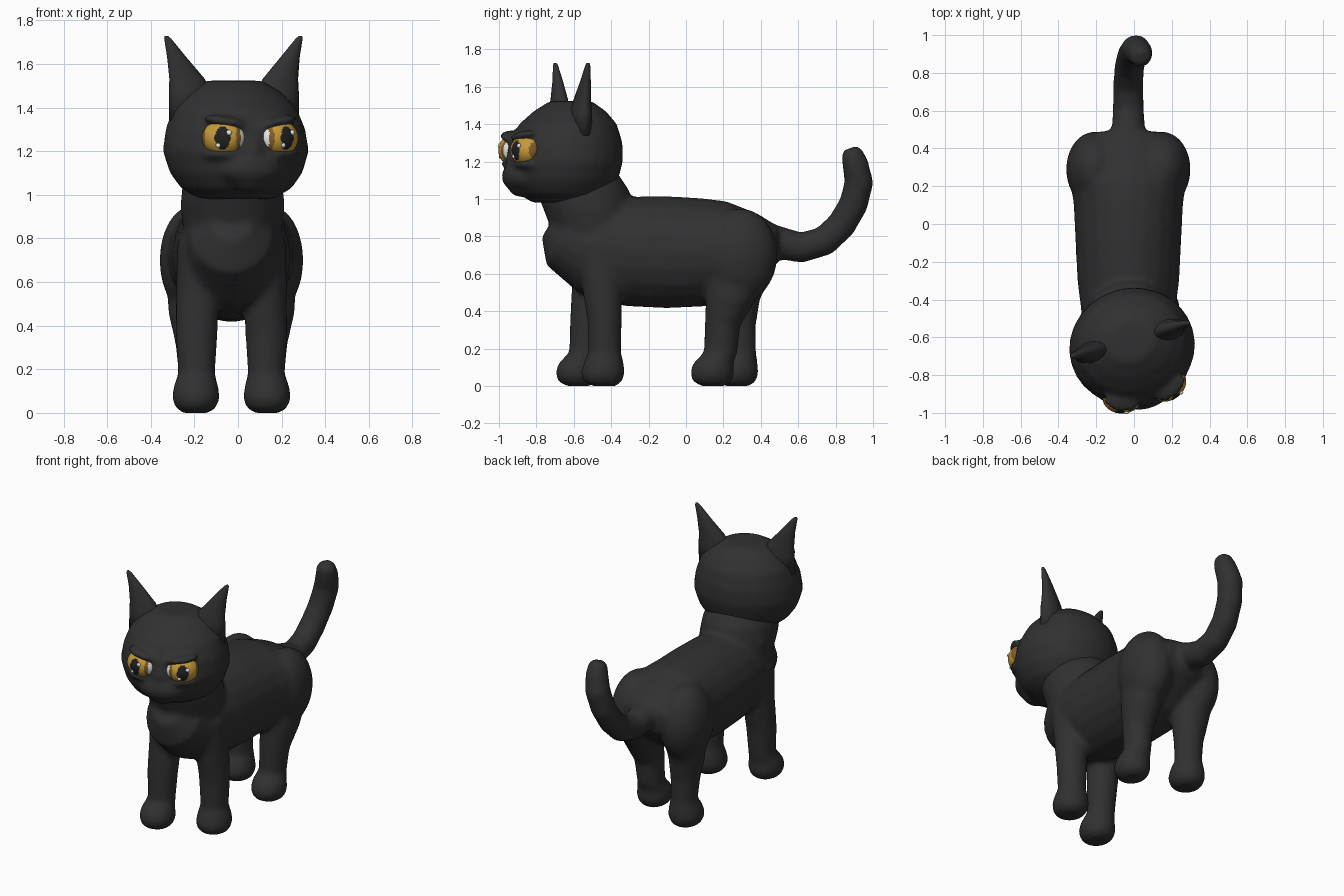
import bpy, bmesh, math
from mathutils import Vector, Matrix

if "Cube" in bpy.data.objects:
    bpy.data.objects.remove(bpy.data.objects["Cube"])

BX = -0.03                                    # body centre line
HEAD = Matrix.Translation((-0.01, -0.65, 0)) @ Matrix.Rotation(math.radians(16), 4, 'Z')


def material(name, rgb):
    m = bpy.data.materials.new(name)
    m.diffuse_color = (*rgb, 1)
    m.use_nodes = True
    m.node_tree.nodes["Principled BSDF"].inputs["Base Color"].default_value = m.diffuse_color
    return m


FUR = material("black fur", (0.03, 0.03, 0.03))
GOLD = material("gold iris", (0.56, 0.32, 0.04))
BROWN = material("brown iris rim", (0.22, 0.11, 0.02))
PUPIL = material("dark pupil", (0.015, 0.015, 0.015))
WHITE = material("eye white", (0.8, 0.8, 0.8))


def loft(bm, rings, level=False, n=20):
    """Closed tube through rings of (x, y, z, x radius, other radius)."""
    pts = [Vector(r[:3]) for r in rings]
    loops = []
    for i, r in enumerate(rings):
        t = pts[min(i + 1, len(pts) - 1)] - pts[max(i - 1, 0)]
        t = Vector((0, 0, 1)) if level else t.normalized()
        v = t.cross(Vector((1, 0, 0))).normalized()
        u = v.cross(t)
        angles = [2 * math.pi * k / n for k in range(n)]
        loops.append([bm.verts.new(pts[i] + u * r[3] * math.cos(a) + v * r[4] * math.sin(a))
                      for a in angles])
    faces = [bm.faces.new(loops[0]), bm.faces.new(loops[-1][::-1])]
    for a, b in zip(loops, loops[1:]):
        for k in range(n):
            j = (k + 1) % n
            faces.append(bm.faces.new((a[k], b[k], b[j], a[j])))
    bmesh.ops.recalc_face_normals(bm, faces=faces)


def ellipsoid(bm, centre, radii, rot=None, seg=24):
    m = Matrix.Translation(centre) @ (rot or Matrix()) @ Matrix.Diagonal((*radii, 1))
    bmesh.ops.create_uvsphere(bm, u_segments=seg, v_segments=seg // 2, radius=1, matrix=m)


def finish(name, bm, mats, blend=0, matrix=None):
    me = bpy.data.meshes.new(name)
    bm.to_mesh(me)
    bm.free()
    for m in mats:
        me.materials.append(m)
    for p in me.polygons:
        p.use_smooth = True
    ob = bpy.data.objects.new(name, me)
    bpy.context.collection.objects.link(ob)
    if matrix:
        ob.matrix_world = matrix
    if blend:                                 # fuse the overlapping volumes
        r = ob.modifiers.new("fuse", 'REMESH')
        r.mode = 'VOXEL'
        r.voxel_size = 0.018
        r.use_smooth_shade = True
        s = ob.modifiers.new("soften", 'SMOOTH')
        s.factor = 0.5
        s.iterations = blend
    return ob


# body: torso, neck, haunches, legs and tail
bm = bmesh.new()
loft(bm, [(BX, y, z, a, b) for y, z, a, b in (
    (-.72, .87, .09, .09), (-.65, .82, .19, .20), (-.5, .75, .245, .265),
    (-.3, .72, .27, .295), (-.1, .715, .28, .30), (.1, .715, .29, .29),
    (.25, .735, .31, .255), (.4, .755, .25, .165), (.49, .755, .16, .1))])
loft(bm, [(BX + .005, y, z, a, b) for y, z, a, b in (
    (-.48, .78, .22, .22), (-.525, .95, .24, .24),
    (-.555, 1.05, .23, .25), (-.6, 1.16, .2, .22))], level=True)
for s in (-1, 1):
    ellipsoid(bm, (BX + s * .18, .29, .70), (.15, .2, .25))


def leg(s, rings):
    loft(bm, [(BX + s * x, y, z, a, b) for x, y, z, a, b in rings], level=True)


def paw(y):
    return [(.163, y, .12, .103, .108), (.163, y - .005, .07, .11, .118),
            (.163, y - .005, .025, .095, .105), (.163, y, .0, .06, .065)]


leg(1, [(.15, -.47, .78, .1, .14), (.155, -.45, .55, .1, .11), (.16, -.435, .35, .096, .092),
        (.16, -.435, .18, .085, .088)] + paw(-.44))
leg(-1, [(.15, -.49, .78, .1, .14), (.155, -.505, .55, .1, .105), (.16, -.53, .35, .096, .09),
         (.16, -.54, .18, .085, .085)] + paw(-.575))
leg(1, [(.17, .29, .68, .13, .19), (.175, .24, .46, .115, .135), (.165, .195, .32, .093, .095),
        (.16, .185, .18, .083, .09)] + paw(.145))
leg(-1, [(.17, .31, .68, .13, .18), (.175, .285, .46, .115, .11), (.165, .285, .32, .093, .088),
         (.16, .29, .18, .083, .085)] + paw(.275))
loft(bm, [(x, y, z, r, r) for x, y, z, r in (
    (BX, .38, .79, .10), (BX, .5, .765, .088), (BX, .62, .74, .082), (BX, .74, .775, .08),
    (-.025, .83, .86, .079), (-.01, .895, .97, .078), (.01, .925, 1.09, .078),
    (.03, .905, 1.19, .07), (.035, .885, 1.25, .058), (.035, .878, 1.272, .035))])
finish("body", bm, [FUR], 4)

# head with muzzle, chin and brows
bm = bmesh.new()
loft(bm, [(0, y, z, a, b) for z, y, a, b in (
    (.98, 0, .17, .17), (1.03, -.01, .255, .24), (1.1, -.005, .305, .29),
    (1.2, 0, .337, .312), (1.3, .005, .322, .305), (1.4, .02, .285, .26),
    (1.47, .03, .22, .19), (1.523, .035, .13, .11))], level=True, n=28)
ellipsoid(bm, (0, -.245, 1.12), (.15, .095, .085))
ellipsoid(bm, (0, -.24, 1.06), (.09, .065, .05))
ellipsoid(bm, (0, -.28, 1.2), (.05, .045, .08))
for s in (-1, 1):
    turn = Matrix.Rotation(math.radians(s * 20), 4, 'Z')
    ellipsoid(bm, (s * .13, -.265, 1.337), (.1, .055, .025),
              turn @ Matrix.Rotation(math.radians(-s * 10), 4, 'Y'))
    ellipsoid(bm, (s * .14, -.25, 1.185), (.095, .06, .025), turn)
finish("head", bm, [FUR], 4, HEAD)

for s, side in ((-1, "left"), (1, "right")):
    # tall pointed ear
    bm = bmesh.new()
    loft(bm, [(s * x, y, z, a, b) for x, y, z, a, b in (
        (.20, .03, 1.34, .11, .06), (.212, .033, 1.47, .098, .055),
        (.222, .035, 1.53, .085, .043), (.27, .04, 1.63, .046, .027),
        (.313, .04, 1.715, .017, .013), (.32, .04, 1.728, .008, .007))], level=True, n=14)
    finish(side + "_ear", bm, [FUR], 0, HEAD)

    # eyeball, coloured by position across the eye
    bm = bmesh.new()
    bmesh.ops.create_uvsphere(bm, u_segments=48, v_segments=32, radius=1,
                              matrix=Matrix.Rotation(math.radians(90), 4, 'X'))
    for f in bm.faces:
        c = f.calc_center_median()
        inner = -s * c.x
        if (c.x / .34) ** 2 + (c.z / .66) ** 2 < 1:
            f.material_index = 2
        elif inner > .8:
            f.material_index = 3
        elif inner > .62 or inner < -.82:
            f.material_index = 1
    place = (HEAD @ Matrix.Translation((s * .13, -.25, 1.26))
             @ Matrix.Rotation(math.radians(s * 20), 4, 'Z'))
    shape = Matrix.Diagonal((.1, .077, .083, 1))
    finish(side + "_eye", bm, [GOLD, BROWN, PUPIL, WHITE], 0, place @ shape)

    # glints
    bm = bmesh.new()
    for x, z, r in ((.3, .3, .013), (-.2, -.4, .011)):
        y = -math.sqrt(1 - x * x - z * z)
        ellipsoid(bm, shape @ Vector((x, y, z)), (r, r * .7, r), seg=12)
    finish(side + "_eye_glints", bm, [WHITE], 0, place)
